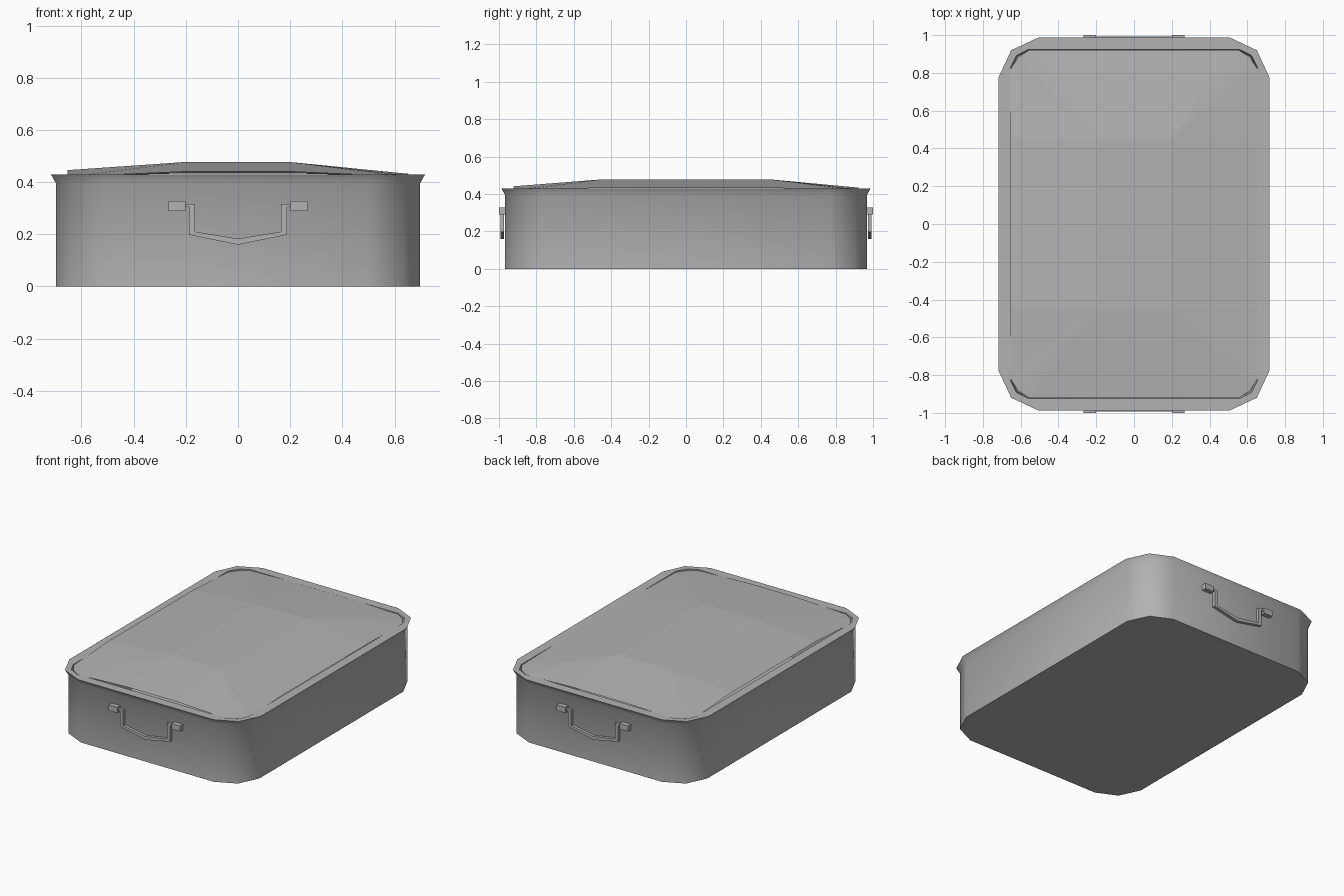
import bpy, bmesh, math

cube = bpy.data.objects.get("Cube")
if cube:
    bpy.data.objects.remove(cube)

metal = bpy.data.materials.new("grey_metal")
metal.use_nodes = True
grey = (0.45, 0.45, 0.45, 1)
metal.diffuse_color = grey
metal.node_tree.nodes["Principled BSDF"].inputs["Base Color"].default_value = grey


def finish(name, bm, smooth=None, recalc=True):
    if recalc:
        bmesh.ops.recalc_face_normals(bm, faces=bm.faces)
    mesh = bpy.data.meshes.new(name)
    bm.to_mesh(mesh)
    bm.free()
    mesh.materials.append(metal)
    obj = bpy.data.objects.new(name, mesh)
    bpy.context.collection.objects.link(obj)
    if smooth:
        bpy.ops.object.select_all(action="DESELECT")
        obj.select_set(True)
        bpy.context.view_layer.objects.active = obj
        bpy.ops.object.shade_smooth_by_angle(angle=math.radians(smooth))
    return obj


def outline(hx, hy, cut, mid):
    """Rectangle with two-facet corners, counter-clockwise."""
    quarter = [(hx, hy - cut), (hx - mid, hy - mid), (hx - cut, hy)]
    pts = []
    for sx, sy in ((1, 1), (-1, 1), (-1, -1), (1, -1)):
        corner = [(sx * x, sy * y) for x, y in quarter]
        pts += corner if sx * sy > 0 else corner[::-1]
    return pts


# Pan: one closed shell of stacked rings, from base up over the rim and inside
bm = bmesh.new()
sections = [(0.698, 0.968, 0.2, 0.064, 0), (0.698, 0.968, 0.2, 0.064, 0.395),
            (0.717, 0.987, 0.21, 0.067, 0.43), (0.655, 0.925, 0.1, 0.033, 0.43),
            (0.65, 0.92, 0.1, 0.033, 0.03)]
rings = [[bm.verts.new((x, y, z)) for x, y in outline(hx, hy, cut, mid)]
         for hx, hy, cut, mid, z in sections]
for low, high in zip(rings, rings[1:]):
    for i in range(len(low)):
        j = (i + 1) % len(low)
        bm.faces.new((low[i], low[j], high[j], high[i]))
bm.faces.new(rings[0][::-1])
bm.faces.new(rings[-1])
finish("pan", bm, 50)

# Filling: thin domed sheet with a flat middle and sloping borders
bm = bmesh.new()
px, py, top = 0.19, 0.45, 0.478


def edge_height(x, y):
    if abs(x) > px and abs(y) > py:
        return 0.425
    if abs(x) > px:
        return 0.446 if x < 0 else 0.432
    return 0.441 if y < 0 else 0.434


def vert(x, y, z=None):
    return bm.verts.new((x, y, edge_height(x, y) if z is None else z))


signs = [(1, 1), (-1, 1), (-1, -1), (1, -1)]
ring = outline(0.653, 0.922, 0.1, 0.04)
plateau = [vert(sx * px, sy * py, top) for sx, sy in signs]
bm.faces.new(plateau)
fans = []
for k, (sx, sy) in enumerate(signs):
    side, end = vert(sx * 0.653, sy * py), vert(sx * px, sy * 0.922)
    ends = (side, end) if sx * sy > 0 else (end, side)
    fan = [ends[0]] + [vert(*p) for p in ring[3 * k:3 * k + 3]] + [ends[1]]
    for a, b in zip(fan, fan[1:]):
        bm.faces.new((plateau[k], a, b))
    fans.append(fan)
for k in range(4):
    n = (k + 1) % 4
    bm.faces.new((plateau[k], fans[k][-1], fans[n][0], plateau[n]))
finish("filling", bm, recalc=False)

# Handles: a bent flat bar and two mounting blocks on each end of the pan
outer = [(-0.205, 0.305), (-0.187, 0.305), (-0.187, 0.198), (0, 0.16)]
inner = [(-0.205, 0.317), (-0.164, 0.317), (-0.164, 0.21), (0, 0.183)]


def mirrored(pts):
    return pts + [(-x, z) for x, z in pts[-2::-1]]


def handle(name, side):
    bm = bmesh.new()
    loops = []
    for o, i in zip(mirrored(outer), mirrored(inner)):
        loops.append([bm.verts.new((x, side * y, z)) for (x, z), y in
                      ((o, 0.973), (i, 0.973), (i, 0.993), (o, 0.993))])
    for a, b in zip(loops, loops[1:]):
        for k in range(4):
            m = (k + 1) % 4
            bm.faces.new((a[k], a[m], b[m], b[k]))
    bm.faces.new(loops[0])
    bm.faces.new(loops[-1])
    for sx in (-1, 1):
        block = bmesh.ops.create_cube(bm, size=1)["verts"]
        bmesh.ops.scale(bm, verts=block, vec=(0.065, 0.036, 0.038))
        bmesh.ops.translate(bm, verts=block, vec=(sx * 0.2345, side * 0.982, 0.309))
    finish(name, bm)


handle("front_handle", -1)
handle("back_handle", 1)
